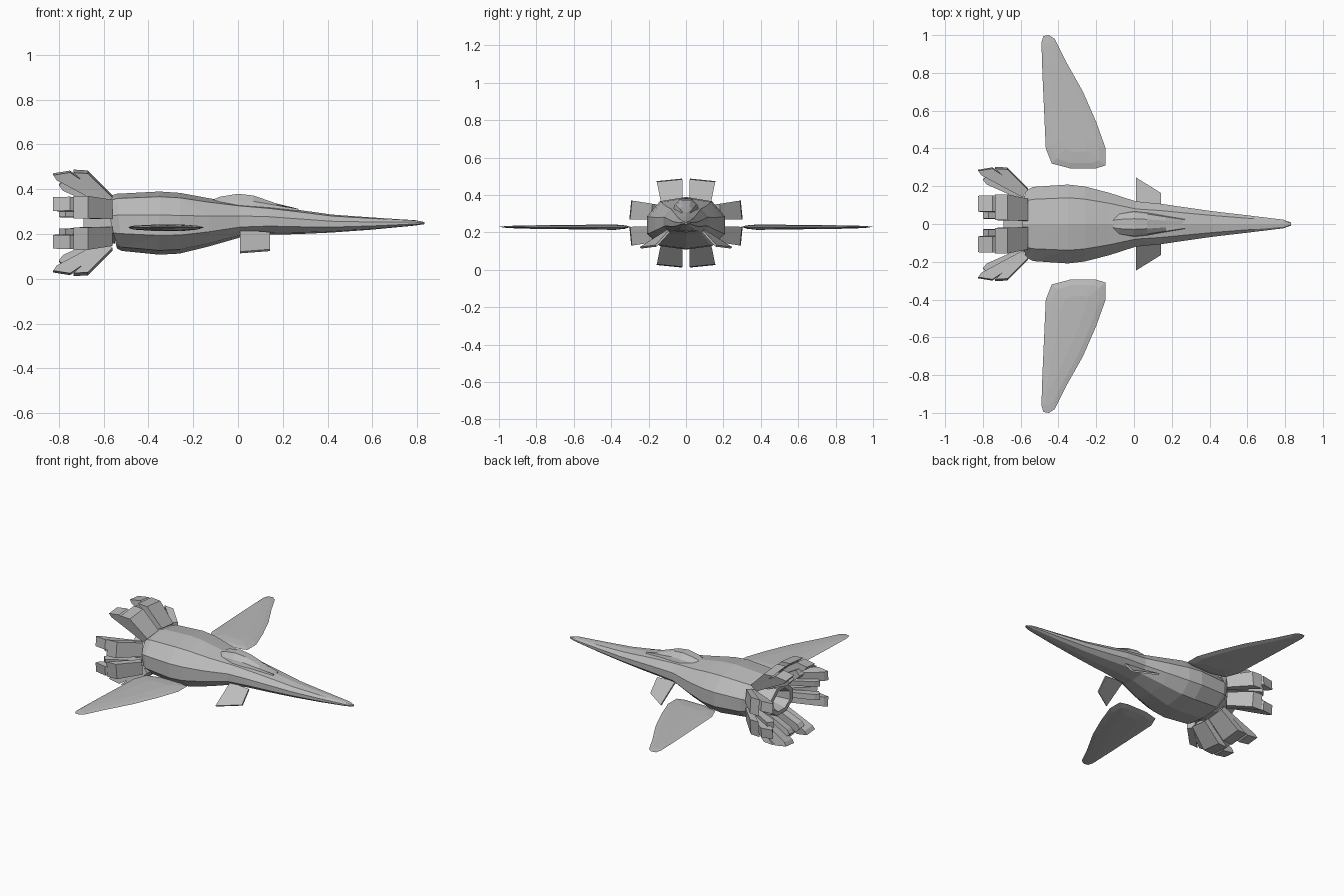
import bpy, bmesh, math

if "Cube" in bpy.data.objects:
    bpy.data.objects.remove(bpy.data.objects["Cube"])

grey = bpy.data.materials.new("hull grey")
grey.diffuse_color = (0.5, 0.5, 0.5, 1)
grey.use_nodes = True
grey.node_tree.nodes["Principled BSDF"].inputs["Base Color"].default_value = grey.diffuse_color


def finish(bm, name):
    bmesh.ops.recalc_face_normals(bm, faces=bm.faces)
    me = bpy.data.meshes.new(name)
    bm.to_mesh(me)
    bm.free()
    me.materials.append(grey)
    ob = bpy.data.objects.new(name, me)
    bpy.context.collection.objects.link(ob)
    return ob


def loft(name, rings, caps=True, triangles=False):
    bm = bmesh.new()
    rows = [[bm.verts.new(p) for p in ring] for ring in rings]
    n = len(rows[0])
    for a, b in zip(rows, rows[1:]):
        for i in range(n):
            bm.faces.new((a[i], a[(i + 1) % n], b[(i + 1) % n], b[i]))
    if caps:
        bm.faces.new(rows[0])
        bm.faces.new(rows[-1])
    if triangles:
        bmesh.ops.triangulate(bm, faces=bm.faces)
    return finish(bm, name)


def section(x, half, low, high, n=10, tilt=0.0, power=0.85):
    """Rounded-box ring across the x axis; widest a little below the middle."""
    mid = low + (high - low) * 0.45
    ring = []
    for i in range(n):
        a = 2 * math.pi * (i + 0.5) / n
        c, s = math.cos(a), math.sin(a)
        s /= math.sin(math.pi * 0.5 - math.pi / n) if n % 4 else 1
        s = max(-1, min(1, s))
        y = half * math.copysign(abs(c) ** power, c)
        z = mid + s * (high - mid if s > 0 else mid - low)
        ring.append((x - tilt * s, y, z))
    return ring


# Fuselage running to the long nose
stations = [(-0.565, 0.185, 0.135, 0.365, 0.025), (-0.53, 0.205, 0.125, 0.38, 0.01),
            (-0.35, 0.218, 0.108, 0.39, 0), (-0.26, 0.207, 0.113, 0.384, 0),
            (-0.13, 0.172, 0.145, 0.36, 0), (0.01, 0.125, 0.185, 0.338, 0),
            (0.14, 0.112, 0.197, 0.325, 0), (0.27, 0.092, 0.2, 0.308, 0),
            (0.42, 0.07, 0.207, 0.287, 0), (0.6, 0.048, 0.22, 0.274, 0),
            (0.79, 0.024, 0.238, 0.262, 0), (0.832, 0.008, 0.244, 0.254, 0)]
loft("fuselage", [section(x, h, lo, hi, tilt=t) for x, h, lo, hi, t in stations],
     triangles=True)

# Canopy hump on the spine
loft("canopy", [[(x, y * w, z) for y, z in
                 ((-1, 0.29), (-0.75, (top + 0.32) / 2), (-0.35, top), (0.35, top),
                  (0.75, (top + 0.32) / 2), (1, 0.29))]
                for x, w, top in ((-0.12, 0.05, 0.35), (-0.08, 0.07, 0.367), (0, 0.08, 0.38),
                                  (0.07, 0.07, 0.372), (0.17, 0.05, 0.337), (0.27, 0.03, 0.305))])

# Hollow tail nozzle
loft("tail_nozzle", [section(x, h, 0.25 - v, 0.25 + v, n=8, power=1)
                     for x, h, v in ((-0.55, 0.17, 0.1), (-0.69, 0.125, 0.095),
                                     (-0.69, 0.09, 0.07), (-0.61, 0.06, 0.045))])

# Tail petals: three stacked slats each, given as side profiles (x, radius) and width
slats = [("outer", 1.0, 0.0, ((-0.56, 0.125), (-0.67, 0.236), (-0.735, 0.24), (-0.585, 0.10))),
         ("middle", 0.62, 0.3, ((-0.57, 0.12), (-0.75, 0.24), (-0.825, 0.228),
                                (-0.81, 0.205), (-0.59, 0.085))),
         ("inner", 0.4, -0.45, ((-0.58, 0.10), (-0.77, 0.205), (-0.80, 0.175),
                                (-0.78, 0.15), (-0.6, 0.07)))]
for side in (False, True):
    half, offset, lift = (0.05, 0.07, 0.065) if side else (0.068, 0.088, 0.0)
    for sr in (1, -1):
        for st in (1, -1):
            for label, width, shift, profile in slats:
                ends = []
                for e in (-1, 1):
                    ring = []
                    for x, r in profile:
                        flare = 0.8 + (r - 0.08) * 1.3
                        t = st * (offset + half * (shift + e * width)) * flare
                        rad = sr * (r + lift - 0.1 * abs(t))
                        ring.append((x, rad, 0.25 + t) if side else (x, t, 0.25 + rad))
                    ends.append(ring)
                loft(f"tail_petal_{label}", ends)

# Detached blade wings: outline plus raised inner rings above and below
outline = [(-0.15, 0.31), (-0.15, 0.40), (-0.2, 0.54), (-0.27, 0.7), (-0.36, 0.86),
           (-0.42, 0.98), (-0.45, 1.0), (-0.48, 0.995), (-0.49, 0.96), (-0.485, 0.8),
           (-0.467, 0.4), (-0.435, 0.32), (-0.34, 0.295), (-0.2, 0.295)]
for s, name in ((1, "left_wing"), (-1, "right_wing")):
    def ring(scale, dz):
        out = []
        for x, y in outline:
            cx = -0.31 - 0.2 * (y - 0.3)
            cy = 0.58
            out.append((cx + (x - cx) * scale, s * (cy + (y - cy) * (1 + scale) / 2),
                        0.23 + dz * (1.25 - 0.7 * (y - 0.3))))
        return out
    loft(name, [ring(0.4, -0.013), ring(0.8, -0.008), ring(1, 0),
                ring(0.8, 0.006), ring(0.4, 0.01)])

# Drooping foreplanes
for s, name in ((1, "left_foreplane"), (-1, "right_foreplane")):
    plate = [(0.01, 0.09, 0.215), (0.01, 0.243, 0.118), (0.143, 0.16, 0.128), (0.143, 0.09, 0.205)]
    loft(name, [[(x, s * (y + d), z + d) for x, y, z in plate] for d in (-0.004, 0.004)])
